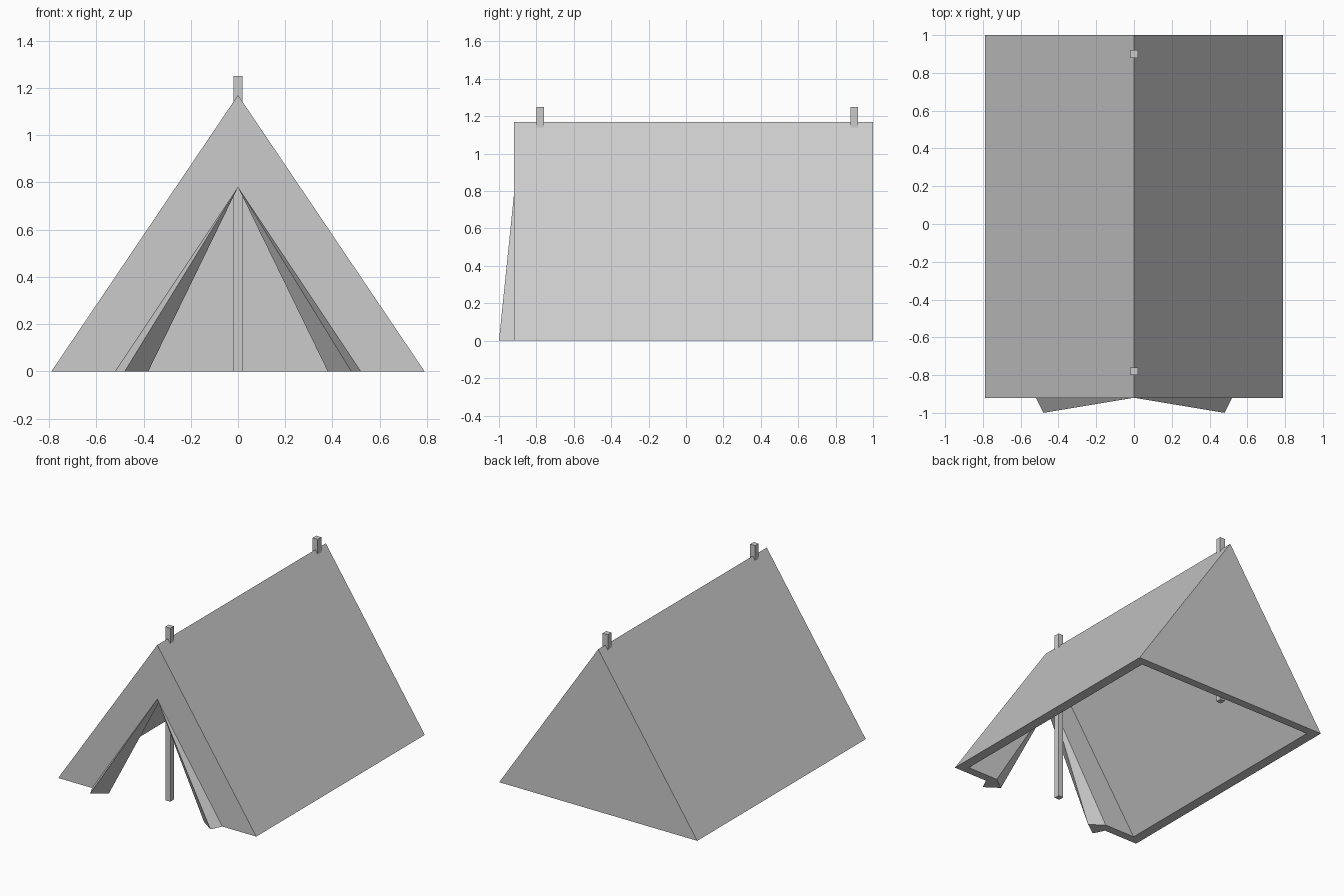
import bpy
import bmesh

if "Cube" in bpy.data.objects:
    bpy.data.objects.remove(bpy.data.objects["Cube"], do_unlink=True)

grey = bpy.data.materials.new("plain grey")
grey.use_nodes = True
colour = (0.6, 0.6, 0.6, 1)
grey.diffuse_color = colour
grey.node_tree.nodes["Principled BSDF"].inputs["Base Color"].default_value = colour


def add_object(name, bm):
    bmesh.ops.recalc_face_normals(bm, faces=bm.faces)
    mesh = bpy.data.meshes.new(name)
    bm.to_mesh(mesh)
    bm.free()
    mesh.materials.append(grey)
    ob = bpy.data.objects.new(name, mesh)
    bpy.context.collection.objects.link(ob)
    return ob


# Canvas corners: outer skin point, inner skin point (left half)
FRONT, BACK, WALL = -0.92, 1.0, 0.06
corners = {
    "ridge_front": ((0, FRONT, 1.17), (0, FRONT + WALL, 1.063)),
    "ridge_back": ((0, BACK, 1.17), (0, BACK - WALL, 1.063)),
    "foot_front": ((0.79, FRONT, 0), (0.718, FRONT + WALL, 0)),
    "foot_back": ((0.79, BACK, 0), (0.718, BACK - WALL, 0)),
    "door_top": ((0, FRONT, 0.78), (0, FRONT + WALL, 0.78)),
    "door_foot": ((0.52, FRONT, 0), (0.475, FRONT + WALL, 0)),
    "flap_tip": ((0.48, -1.0, 0), (0.38, -0.93, 0)),
}

# Canvas panels repeated on each side: roof slope, front wall, folded door flap
panels = [
    ("ridge_front", "foot_front", "foot_back", "ridge_back"),
    ("ridge_front", "door_top", "door_foot", "foot_front"),
    ("door_top", "flap_tip", "door_foot"),
]

bm = bmesh.new()
verts = {}


def corner(name, side, skin):
    x, y, z = corners[name][skin]
    key = (name, side if x else 0, skin)
    if key not in verts:
        verts[key] = bm.verts.new((x * side, y, z))
    return verts[key]


for skin in (0, 1):
    for side in (1, -1):
        for panel in panels:
            bm.faces.new([corner(n, side, skin) for n in panel])
    # Back wall
    bm.faces.new([corner("ridge_back", 1, skin), corner("foot_back", 1, skin),
                  corner("foot_back", -1, skin)])

# Hems joining the outer and inner skins
hem = ["flap_tip", "door_foot", "foot_front", "foot_back"]
for side in (1, -1):
    for a, b in zip(["door_top"] + hem, hem):
        bm.faces.new([corner(a, side, 0), corner(b, side, 0),
                      corner(b, side, 1), corner(a, side, 1)])
bm.faces.new([corner("foot_back", s, k) for s, k in ((1, 0), (-1, 0), (-1, 1), (1, 1))])
add_object("tent_canvas", bm)

# Square poles
for name, y in (("front_pole", -0.78), ("back_pole", 0.9)):
    bm = bmesh.new()
    bmesh.ops.create_cube(bm, size=1)
    bmesh.ops.scale(bm, vec=(0.04, 0.04, 1.25), verts=bm.verts)
    bmesh.ops.translate(bm, vec=(0, y, 0.625), verts=bm.verts)
    add_object(name, bm)
